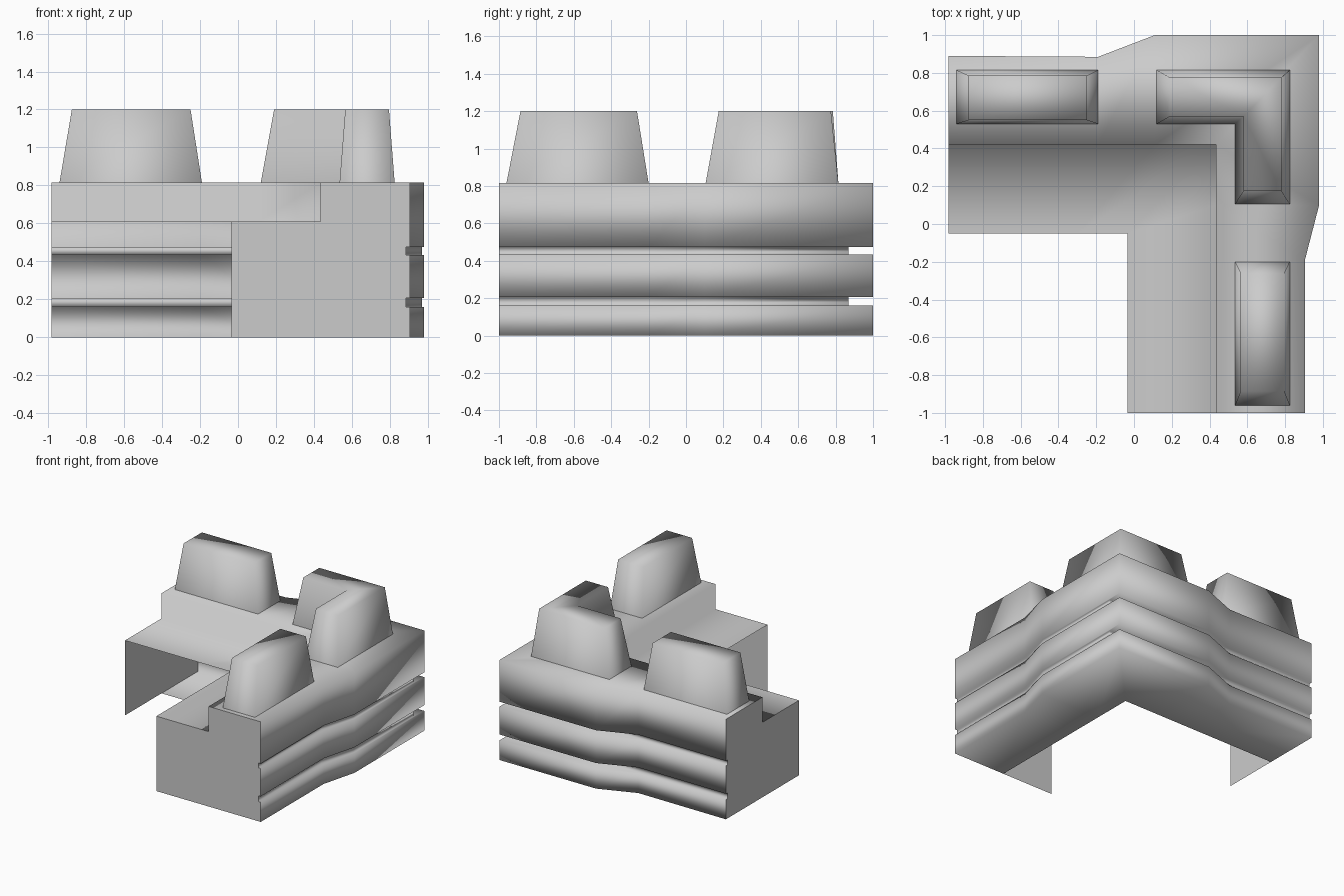
import bpy, bmesh

if "Cube" in bpy.data.objects:
    bpy.data.objects.remove(bpy.data.objects["Cube"])


def finish(name, bm):
    bmesh.ops.recalc_face_normals(bm, faces=bm.faces)
    me = bpy.data.meshes.new(name)
    bm.to_mesh(me)
    bm.free()
    for p in me.polygons:
        p.use_smooth = len(p.vertices) < 8      # flat end caps, smooth elsewhere
    ob = bpy.data.objects.new(name, me)
    bpy.context.collection.objects.link(ob)
    return ob


def loft(bm, rows, closed=False):
    """Join rows of equal point count with quads and return their vertices."""
    vs = [[bm.verts.new(p) for p in r] for r in rows]
    n = len(vs[0])
    for a, b in zip(vs, vs[1:]):
        for i in range(n if closed else n - 1):
            j = (i + 1) % n
            bm.faces.new((a[i], a[j], b[j], b[i]))
    return vs


# Plan paths running from the left end, round the corner, to the front end
inner = [(-.983, -.05), (-.6, -.05), (-.3, -.05), (-.035, -.05),
         (-.035, -.3), (-.035, -.6), (-.035, -1)]
ledge = [(-.983, .42), (-.19, .42), (.11, .42), (.435, .42),
         (.435, .10), (.435, -.19), (.435, -1)]
outer = [(-.983, .89), (-.19, .885), (.11, 1), (.98, 1),
         (.98, .10), (.905, -.19), (.905, -1)]
groove = [(-.983, .87), (-.19, .87), (.11, .87), (.97, .87),
          (.97, .10), (.885, -.19), (.885, -1)]

# Corner wall: walkway, parapet, banded outer face and underside strip (inner side open)
section = [(inner, .61), (ledge, .61), (ledge, .815), (outer, .815),
           (outer, .475), (groove, .475), (groove, .435), (outer, .435),
           (outer, .208), (groove, .208), (groove, .16), (outer, .16),
           (outer, 0), (ledge, 0)]
bm = bmesh.new()
rows = loft(bm, [[(x, y, z) for x, y in path] for path, z in section])
for end in (0, -1):
    foot = bm.verts.new((*inner[end], 0))
    bm.faces.new([r[end] for r in rows] + [foot])
finish("corner_wall", bm)


# Merlons: tapered blocks standing on the parapet
def merlon(name, base, top):
    bm = bmesh.new()
    rows = loft(bm, [[(x, y, .815) for x, y in base],
                     [(x, y, 1.2) for x, y in top]], closed=True)
    bm.faces.new(rows[1])
    return finish(name, bm)


def rect(x0, x1, y0, y1):
    return [(x0, y0), (x1, y0), (x1, y1), (x0, y1)]


def ell(x0, x1, x2, y0, y1, y2):
    return [(x0, y1), (x1, y1), (x1, y0), (x2, y0), (x2, y2), (x0, y2)]


merlon("left_merlon", rect(-.94, -.19, .53, .815), rect(-.875, -.25, .55, .785))
merlon("front_merlon", rect(.535, .825, -.96, -.2), rect(.565, .795, -.885, -.262))
merlon("corner_merlon", ell(.12, .535, .825, .105, .53, .815),
       ell(.19, .58, .78, .175, .57, .775))
